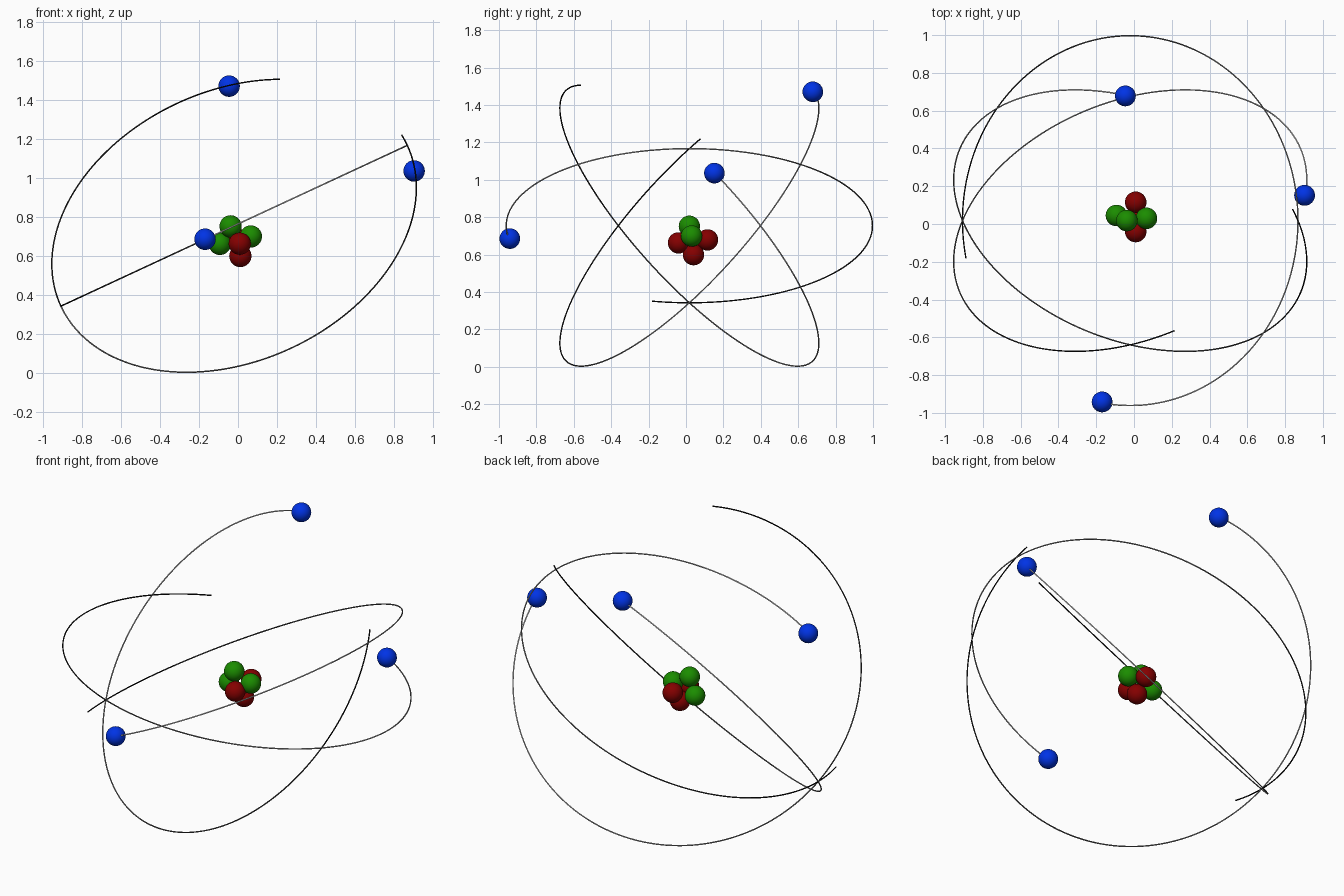
import bpy
import math
from mathutils import Vector

if "Cube" in bpy.data.objects:
    bpy.data.objects.remove(bpy.data.objects["Cube"])


def material(name, rgb):
    m = bpy.data.materials.new(name)
    m.diffuse_color = (*rgb, 1.0)
    m.use_nodes = True
    m.node_tree.nodes["Principled BSDF"].inputs["Base Color"].default_value = m.diffuse_color
    return m


RED = material("dark_red", (0.235, 0.0, 0.0))
GREEN = material("green", (0.011, 0.265, 0.0))
BLUE = material("blue", (0.0, 0.033, 0.79))

# Trail greys, from near white beside the electron to near black at the tail
BANDS = 7
GREYS = []
for k in range(BANDS):
    s = 0.97 - 0.95 * (k + 0.5) / BANDS
    GREYS.append(material(f"trail_grey_{k + 1}", (s ** 2.2,) * 3))


def ball(name, centre, radius, mat):
    bpy.ops.mesh.primitive_uv_sphere_add(segments=32, ring_count=16,
                                         radius=radius, location=centre)
    ob = bpy.context.object
    ob.name = name
    ob.data.materials.append(mat)
    bpy.ops.object.shade_smooth()


# Nucleus: three red and three green balls packed together
for i, p in enumerate([(0.009, 0.115, 0.679), (0.009, -0.04, 0.663), (0.012, 0.04, 0.6)]):
    ball(f"proton_{i + 1}", p, 0.057, RED)
for i, p in enumerate([(-0.093, 0.045, 0.662), (-0.038, 0.018, 0.752), (0.066, 0.03, 0.7)]):
    ball(f"neutron_{i + 1}", p, 0.057, GREEN)

# All three orbits share a centre and a tilted axis, and are turned 45 degrees apart
CENTRE = Vector((-0.02, 0.018, 0.755))
R = 0.979
AXIS = Vector((0.907, 0, 0.421)).normalized()
NORMAL = Vector((-AXIS.z, 0, AXIS.x))
SIDE = Vector((0, 1, 0))


def orbit(name, turn, start, sweep):
    """Open circular trail in bands of grey, with an electron at its start."""
    a = math.radians(turn)
    across = SIDE * math.cos(a) + NORMAL * math.sin(a)

    def at(deg, radius=R):
        t = math.radians(deg)
        return CENTRE + radius * (AXIS * math.cos(t) + across * math.sin(t))

    n = 168
    curve = bpy.data.curves.new(name, 'CURVE')
    curve.dimensions = '3D'
    curve.bevel_depth = 0.0038
    curve.bevel_resolution = 2
    curve.use_fill_caps = True
    line = curve.splines.new('POLY')
    line.points.add(n)
    for i, pt in enumerate(line.points):
        pt.co = (*at(start + sweep * i / n), 1)
    ob = bpy.data.objects.new(name, curve)
    bpy.context.collection.objects.link(ob)
    bpy.ops.object.select_all(action='DESELECT')
    ob.select_set(True)
    bpy.context.view_layer.objects.active = ob
    bpy.ops.object.convert(target='MESH')
    ob = bpy.context.object
    bpy.ops.object.shade_smooth_by_angle()

    # Pick each face's grey by its angle along the trail
    ob.data.materials.clear()
    for g in GREYS:
        ob.data.materials.append(g)
    way = 1 if sweep > 0 else -1
    gap = (360 - abs(sweep)) / 2
    for f in ob.data.polygons:
        d = f.center - CENTRE
        deg = math.degrees(math.atan2(d.dot(across), d.dot(AXIS)))
        along = ((deg - start) * way + gap) % 360 - gap
        k = int(along / abs(sweep) * BANDS)
        f.material_index = max(0, min(BANDS - 1, k))

    ball(name.replace("orbit", "electron"), at(start, 0.974), 0.055, BLUE)


orbit("orbit_1", 0, -99.7, 291.5)
orbit("orbit_2", 45, 73.4, 291.5)
orbit("orbit_3", 135, -11.2, -291.5)
